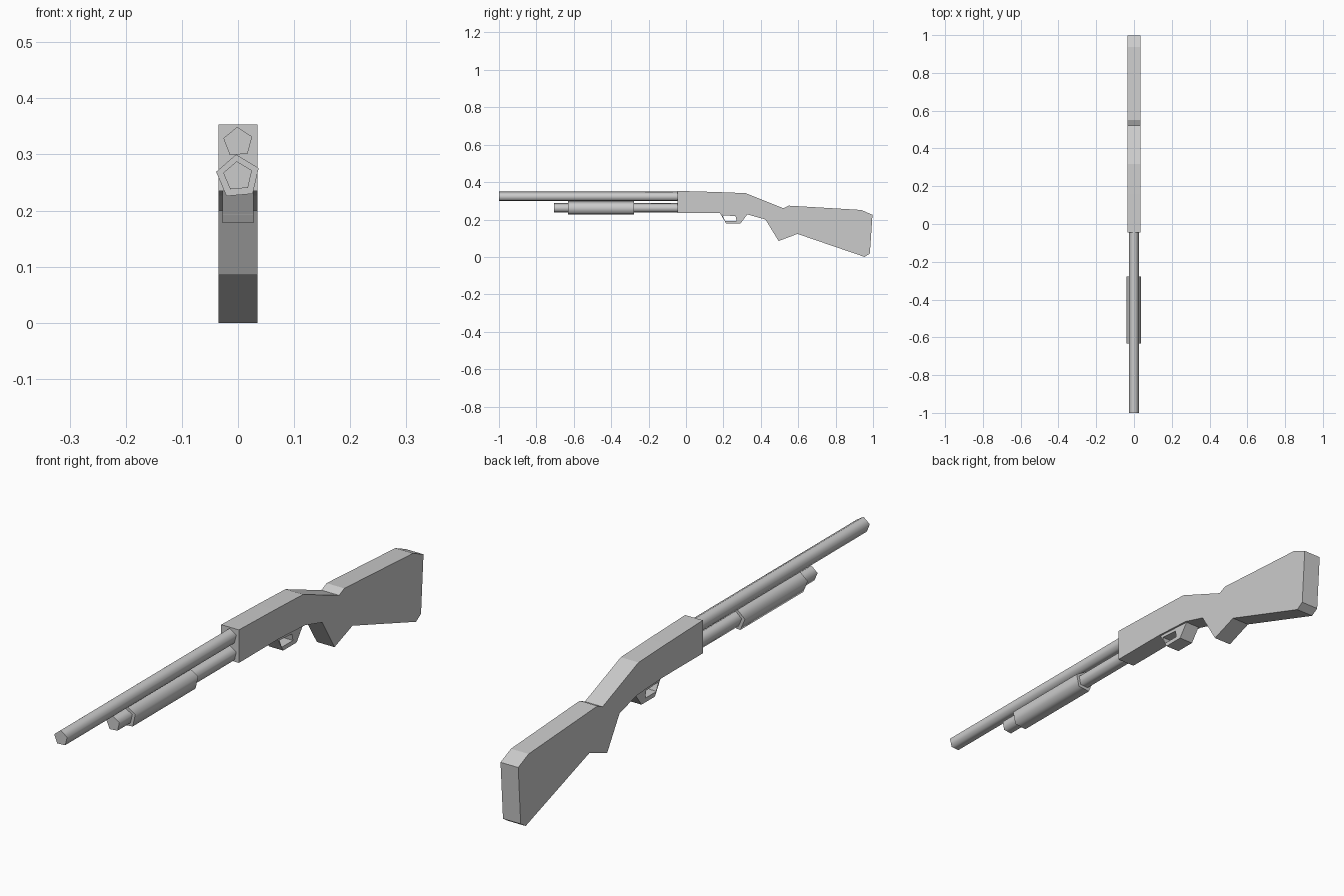
import bpy
import bmesh
from math import cos, sin, radians, tau

cube = bpy.data.objects.get("Cube")
if cube:
    bpy.data.objects.remove(cube, do_unlink=True)

# One plain grey for the whole model
GREY = (0.6, 0.6, 0.6, 1)
grey = bpy.data.materials.new("plain grey")
grey.use_nodes = True
grey.diffuse_color = GREY
grey.node_tree.nodes["Principled BSDF"].inputs["Base Color"].default_value = GREY


def finish(name, bm):
    """Turn the bmesh into a named object with clean normals."""
    bmesh.ops.recalc_face_normals(bm, faces=bm.faces)
    mesh = bpy.data.meshes.new(name)
    bm.to_mesh(mesh)
    bm.free()
    mesh.materials.append(grey)
    obj = bpy.data.objects.new(name, mesh)
    bpy.context.collection.objects.link(obj)
    return obj


def slab(name, profile, half_width):
    """Extrude a side (y, z) outline across x."""
    bm = bmesh.new()
    face = bm.faces.new([bm.verts.new((-half_width, y, z)) for y, z in profile])
    new = bmesh.ops.extrude_face_region(bm, geom=[face])["geom"]
    moved = [v for v in new if isinstance(v, bmesh.types.BMVert)]
    bmesh.ops.translate(bm, verts=moved, vec=(2 * half_width, 0, 0))
    return finish(name, bm)


def frame(name, outer, inner, half_width):
    """Extrude the ring between two matching (y, z) outlines across x."""
    bm = bmesh.new()
    rings = [[bm.verts.new((x, y, z)) for y, z in outline]
             for x, outline in ((-half_width, outer), (half_width, outer),
                                (half_width, inner), (-half_width, inner))]
    for a, b in zip(rings, rings[1:] + rings[:1]):
        for i in range(len(outer)):
            j = (i + 1) % len(outer)
            bm.faces.new((a[i], a[j], b[j], b[i]))
    return finish(name, bm)


def tube(name, start, end, z, radius, turn):
    """Five-sided smooth tube along y with flat ends."""
    bm = bmesh.new()
    angles = [radians(turn) + tau * i / 5 for i in range(5)]
    rings = [[bm.verts.new((radius * cos(a), y, z + radius * sin(a))) for a in angles]
             for y in (start, end)]
    for i in range(5):
        j = (i + 1) % 5
        bm.faces.new((rings[0][i], rings[0][j], rings[1][j], rings[1][i]))
    for ring in rings:
        bm.faces.new(ring)
    obj = finish(name, bm)
    bpy.ops.object.select_all(action="DESELECT")
    obj.select_set(True)
    bpy.context.view_layer.objects.active = obj
    bpy.ops.object.shade_smooth_by_angle(angle=radians(80))
    return obj


# Receiver and stock in one slab
slab("receiver_and_stock", [
    (-0.045, 0.353), (0.16, 0.347), (0.318, 0.341), (0.521, 0.26),
    (0.55, 0.274), (0.938, 0.251), (0.997, 0.225), (0.983, 0.018),
    (0.955, 0), (0.596, 0.123), (0.495, 0.085), (0.425, 0.2),
    (0.329, 0.227), (0.18, 0.235), (-0.045, 0.235)], 0.035)

# Trigger guard loop
frame("trigger_guard",
      [(0.18, 0.237), (0.329, 0.229), (0.291, 0.178), (0.215, 0.178)],
      [(0.195, 0.223), (0.265, 0.218), (0.27, 0.193), (0.206, 0.193)], 0.028)

# Barrel, magazine tube and sliding fore grip
tube("barrel", -1, -0.04, 0.322, 0.027, 93)
tube("magazine_tube", -0.705, -0.04, 0.261, 0.027, 95)
tube("fore_grip", -0.632, -0.277, 0.26, 0.04, 95)
